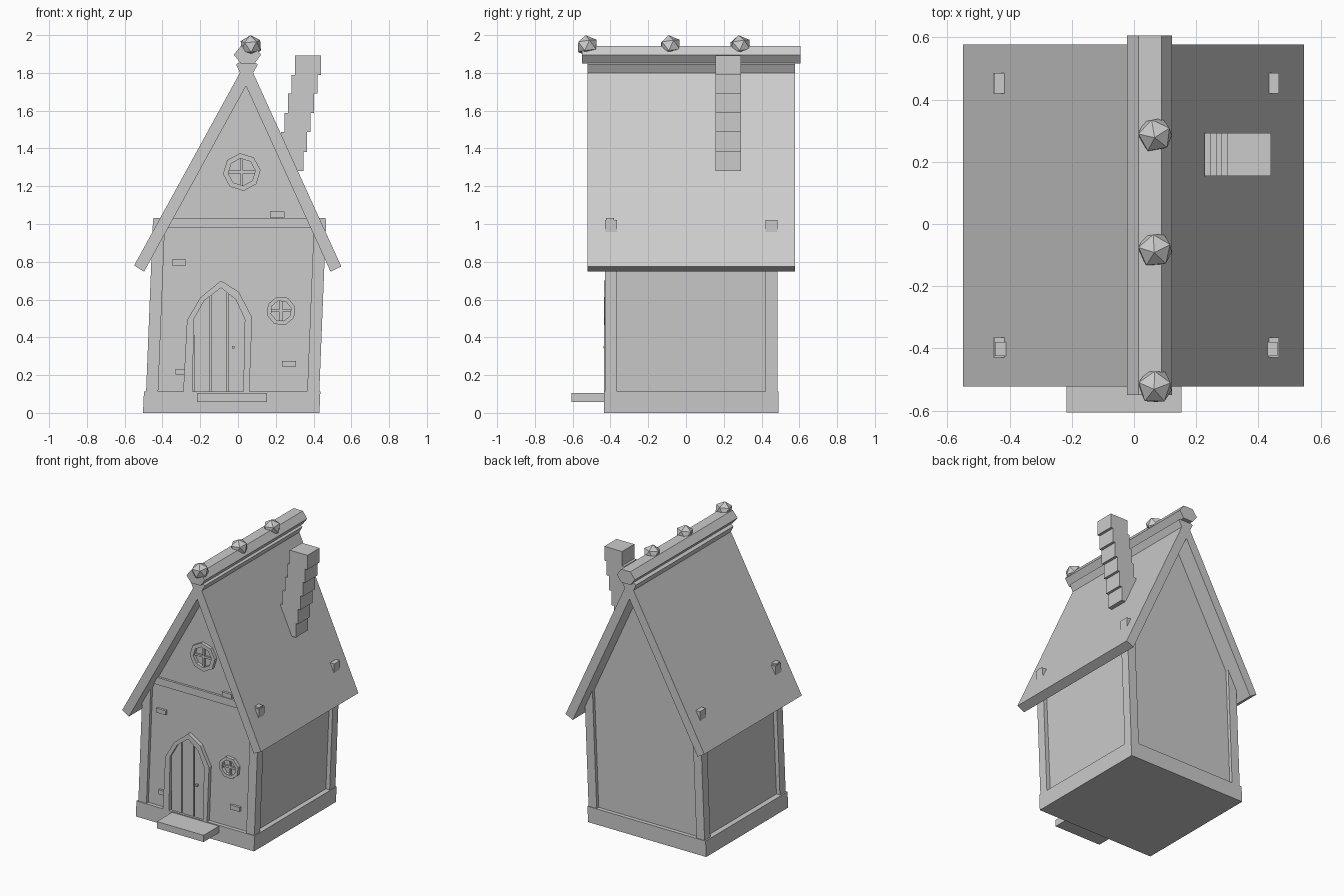
import bpy, bmesh
from math import sin, cos, pi
from mathutils import Matrix, Euler

if "Cube" in bpy.data.objects:
    bpy.data.objects.remove(bpy.data.objects["Cube"])


def finish(name, bm):
    bmesh.ops.recalc_face_normals(bm, faces=bm.faces)
    me = bpy.data.meshes.new(name)
    bm.to_mesh(me)
    bm.free()
    ob = bpy.data.objects.new(name, me)
    bpy.context.collection.objects.link(ob)
    return ob


def prism(name, pts, y0, y1):
    """Extrude an (x, z) outline along y."""
    bm = bmesh.new()
    a = [bm.verts.new((x, y0, z)) for x, z in pts]
    b = [bm.verts.new((x, y1, z)) for x, z in pts]
    n = len(pts)
    bm.faces.new(a)
    bm.faces.new(b)
    for i in range(n):
        j = (i + 1) % n
        bm.faces.new((a[i], a[j], b[j], b[i]))
    return finish(name, bm)


def box(name, x0, x1, y0, y1, z0, z1, lean=0.0):
    d = lean * (z1 - z0)
    return prism(name, [(x0, z0), (x1, z0), (x1 + d, z1), (x0 + d, z1)], y0, y1)


def frame(name, outer, inner, y0, y1, closed=True):
    """Band between two matching (x, z) outlines, extruded along y."""
    bm = bmesh.new()
    n = len(outer)
    rings = [[bm.verts.new((x, y, z)) for x, z in pts]
             for pts, y in ((outer, y0), (inner, y0), (inner, y1), (outer, y1))]
    for i in range(n if closed else n - 1):
        j = (i + 1) % n
        for k in range(4):
            r, s = rings[k], rings[(k + 1) % 4]
            bm.faces.new((r[i], r[j], s[j], s[i]))
    if not closed:
        for i in (0, n - 1):
            bm.faces.new([r[i] for r in rings])
    return finish(name, bm)


LEAN = 0.045

# Plinth and door step
box("plinth", -0.503, 0.431, -0.435, 0.49, 0, 0.112, LEAN)
box("door_step", -0.217, 0.153, -0.607, -0.42, 0.058, 0.106)

# Leaning gabled body
prism("walls", [(-0.46, 0.1), (0.40, 0.1), (0.435, 0.90), (0.04, 1.77), (-0.425, 0.90)],
      -0.408, 0.462)

# Corner posts, whose tops poke through the roof
for side, x in (("left", -0.487), ("right", 0.366)):
    for end, y in (("front", -0.43), ("back", 0.42)):
        box(f"{end}_{side}_post", x, x + 0.064, y, y + 0.065, 0.1, 1.022, 0.04)
box("gable_beam", -0.447, 0.462, -0.424, -0.38, 0.98, 1.032)

# Crossing roof slabs
prism("roof_left", [(-0.497, 0.748), (0.105, 1.845), (0.052, 1.877), (-0.55, 0.78)], -0.522, 0.578)
prism("roof_right", [(0.49, 0.748), (-0.01, 1.845), (0.045, 1.877), (0.547, 0.775)], -0.522, 0.578)

# Six-sided ridge pole
prism("ridge", [(0.015, 1.85), (0.088, 1.85), (0.122, 1.896), (0.088, 1.943),
                (0.015, 1.943), (-0.022, 1.896)], -0.55, 0.607)

# Faceted ridge knobs
for i, y in enumerate((-0.523, -0.083, 0.287)):
    bm = bmesh.new()
    m = (Matrix.Translation((0.068, y, 1.943)) @ Matrix.Diagonal((1, 1, 0.95, 1))
         @ Euler((0.12, -0.1, 0.3 + i * 0.1)).to_matrix().to_4x4())
    bmesh.ops.create_icosphere(bm, subdivisions=1, radius=0.06, matrix=m)
    finish(f"ridge_knob_{i + 1}", bm)

# Stepped, leaning chimney
levels = [1.28, 1.38, 1.487, 1.588, 1.69, 1.79, 1.892]
for i in range(6):
    x = 0.208 + 0.0185 * i
    box(f"chimney_block_{i + 1}", x, x + 0.14, 0.155, 0.292, levels[i], levels[i + 1])

# Pointed door surround
outer = [(-0.29, 0.11), (-0.27, 0.49), (-0.20, 0.61), (-0.09, 0.70), (0.005, 0.64), (0.075, 0.505), (0.06, 0.11)]
inner = [(-0.242, 0.11), (-0.232, 0.50), (-0.178, 0.595), (-0.09, 0.662), (-0.012, 0.60), (0.036, 0.495), (0.028, 0.11)]
frame("door_surround", outer, inner, -0.435, -0.40, closed=False)
arch = inner[1:-1]


def arch_z(x):
    for (xa, za), (xb, zb) in zip(arch, arch[1:]):
        if xa <= x <= xb:
            return za + (zb - za) * (x - xa) / (xb - xa)
    return 0.49


# Door planks with narrow gaps, and the knob
cuts = [-0.232, -0.147, -0.055, 0.036]
for i in range(3):
    a = cuts[i] + (0.004 if i else 0)
    b = cuts[i + 1] - (0.004 if i < 2 else 0)
    mid = [p for p in arch if a < p[0] < b]
    prism(f"door_plank_{i + 1}", [(b, 0.11), (a, 0.11), (a, arch_z(a))] + mid + [(b, arch_z(b))],
          -0.42, -0.40)
box("door_knob", -0.033, -0.019, -0.437, -0.41, 0.34, 0.355)


def octagon(x, z, r, turn):
    return [(x + r * cos(turn + k * pi / 4), z + r * sin(turn + k * pi / 4)) for k in range(8)]


# Eight-sided windows with cross bars
for name, x, z, r, ri, turn in (("gable", 0.02, 1.275, 0.10, 0.072, 0.1),
                                ("lower", 0.228, 0.54, 0.078, 0.055, 0.3)):
    frame(f"{name}_window_frame", octagon(x, z, r, turn), octagon(x, z, ri, turn), -0.432, -0.40)
    box(f"{name}_window_bar_h", x - ri, x + ri, -0.42, -0.40, z - 0.007, z + 0.007)
    box(f"{name}_window_bar_v", x - 0.007, x + 0.007, -0.42, -0.40, z - ri, z + ri)

# Loose bricks in the front wall
for i, (x0, x1, z0) in enumerate(((-0.35, -0.275, 0.78), (-0.332, -0.27, 0.202),
                                  (0.233, 0.308, 0.245), (0.17, 0.245, 1.035))):
    box(f"wall_brick_{i + 1}", x0, x1, -0.425, -0.40, z0, z0 + 0.031)
